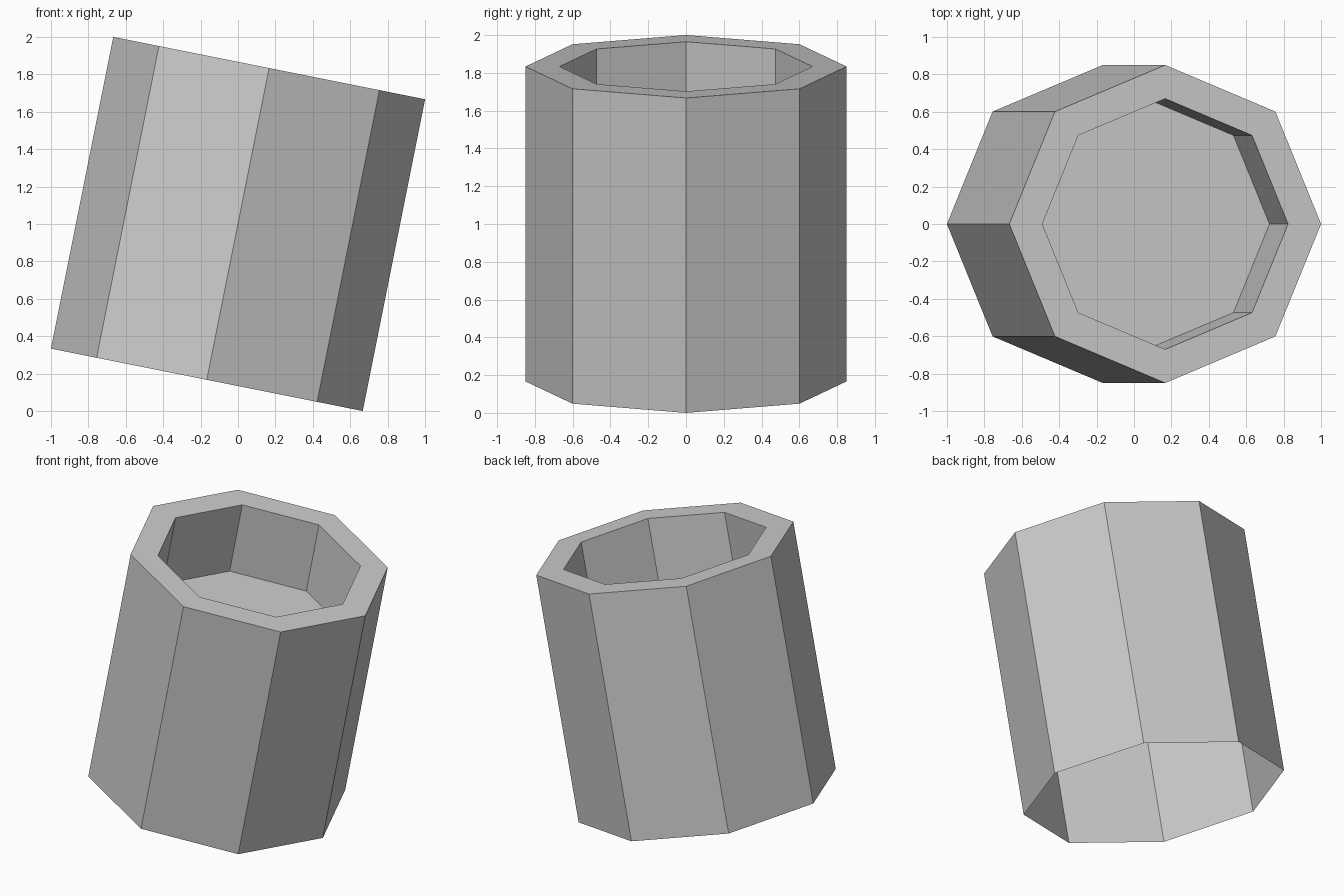
import bpy, bmesh, math
from mathutils import Matrix

if "Cube" in bpy.data.objects:
    bpy.data.objects.remove(bpy.data.objects["Cube"])

SIDES, R_OUT, R_IN, HEIGHT, DEPTH = 8, 0.85, 0.67, 1.70, 0.507
TILT = math.atan(0.2)

bm = bmesh.new()


def ring(radius, z):
    return [bm.verts.new((radius * math.cos(2 * math.pi * i / SIDES),
                          radius * math.sin(2 * math.pi * i / SIDES), z))
            for i in range(SIDES)]


def bridge(a, b):
    for i in range(SIDES):
        j = (i + 1) % SIDES
        bm.faces.new((a[i], a[j], b[j], b[i]))


# Outer wall (open underneath), flat rim, inner wall and recessed floor
half = HEIGHT / 2
rings = [ring(R_OUT, -half), ring(R_OUT, half), ring(R_IN, half), ring(R_IN, half - DEPTH)]
for lower, upper in zip(rings, rings[1:]):
    bridge(lower, upper)
bm.faces.new(rings[-1])

# Lean towards +x and rest on the ground
bm.transform(Matrix.Translation((0, 0, 1)) @ Matrix.Rotation(TILT, 4, 'Y'))
drop = min(v.co.z for v in bm.verts)
bm.transform(Matrix.Translation((0, 0, -drop)))

mesh = bpy.data.meshes.new("tilted_cup")
bm.to_mesh(mesh)
bm.free()
bpy.context.collection.objects.link(bpy.data.objects.new("tilted_cup", mesh))
